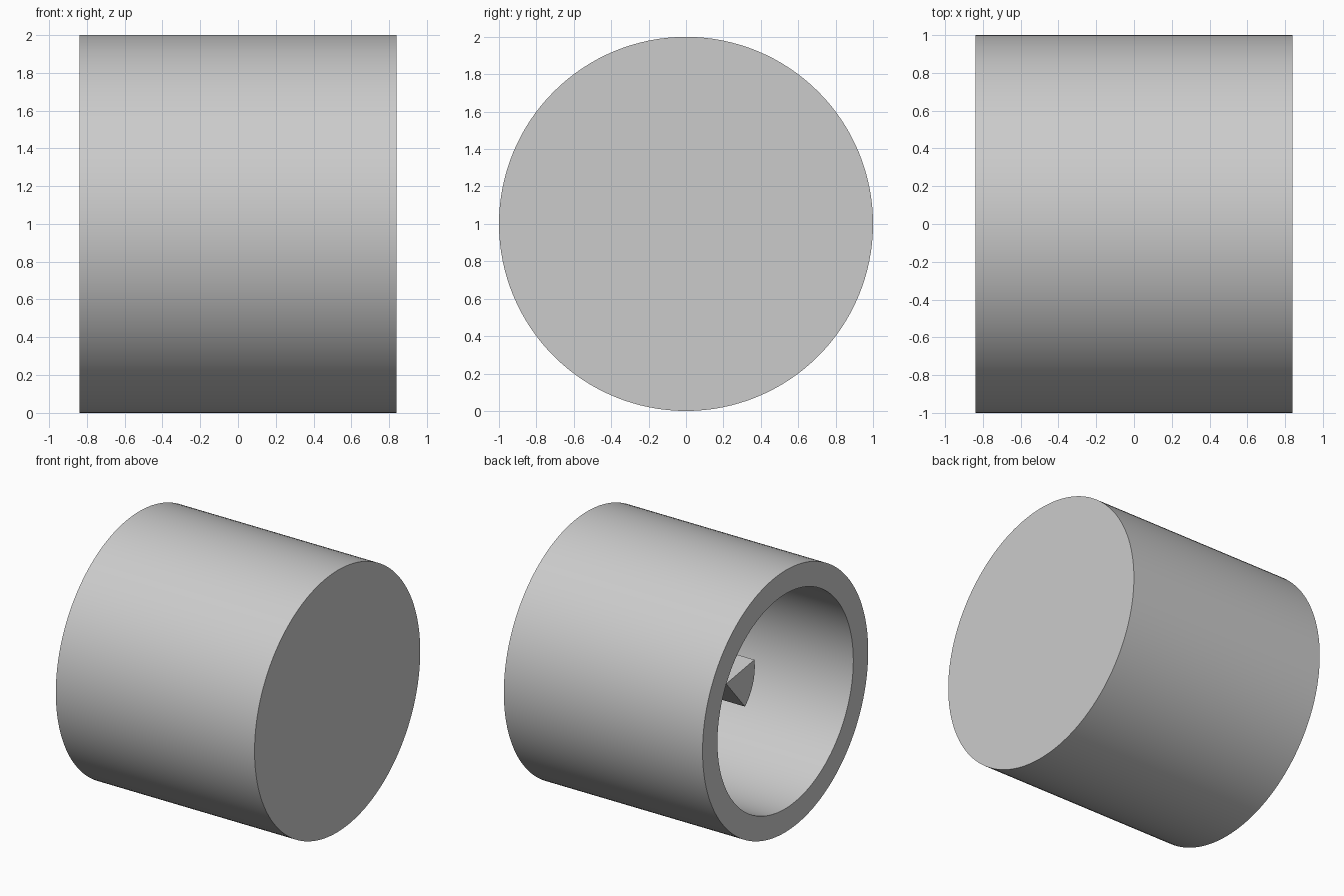
import bpy, bmesh
from math import sin, cos, radians, pi

if "Cube" in bpy.data.objects:
    bpy.data.objects.remove(bpy.data.objects["Cube"])

grey = bpy.data.materials.new("plain grey")
grey.use_nodes = True
grey.diffuse_color = (0.6, 0.6, 0.6, 1)
grey.node_tree.nodes["Principled BSDF"].inputs["Base Color"].default_value = (0.6, 0.6, 0.6, 1)

HALF = 0.84      # half length along x
RADIUS = 1.0
BORE = 0.82
FLOOR = 0.66     # inner face of the closed end
SEGMENTS = 128


def finish(name, bm):
    bmesh.ops.recalc_face_normals(bm, faces=bm.faces)
    mesh = bpy.data.meshes.new(name)
    bm.to_mesh(mesh)
    bm.free()
    mesh.materials.append(grey)
    obj = bpy.data.objects.new(name, mesh)
    bpy.context.collection.objects.link(obj)
    obj.location.z = RADIUS
    bpy.ops.object.select_all(action="DESELECT")
    obj.select_set(True)
    bpy.context.view_layer.objects.active = obj
    bpy.ops.object.shade_smooth_by_angle(angle=radians(30))
    return obj


# Cup: rings of a lathe profile about the x axis, capped at both ends
bm = bmesh.new()
profile = [(HALF, RADIUS), (-HALF, RADIUS), (-HALF, BORE), (FLOOR, BORE)]
angles = [2 * pi * i / SEGMENTS for i in range(SEGMENTS)]
rings = [[bm.verts.new((x, r * cos(a), r * sin(a))) for a in angles] for x, r in profile]
for r0, r1 in zip(rings, rings[1:]):
    for i in range(SEGMENTS):
        j = (i + 1) % SEGMENTS
        bm.faces.new((r0[i], r0[j], r1[j], r1[i]))
bm.faces.new(rings[0])
bm.faces.new(rings[-1])
finish("cup", bm)

# Wedge post: a pie slice standing on the cup floor, its point on the axis
bm = bmesh.new()
POST_TIP, POST_RADIUS, START, SPAN, STEPS = -0.34, 0.345, 171, 58, 16
outline = [bm.verts.new((POST_TIP, 0, 0))]
for i in range(STEPS + 1):
    a = radians(START + SPAN * i / STEPS)
    outline.append(bm.verts.new((POST_TIP, POST_RADIUS * cos(a), POST_RADIUS * sin(a))))
face = bm.faces.new(outline)
base = bmesh.ops.extrude_face_region(bm, geom=[face], use_keep_orig=True)
moved = [v for v in base["geom"] if isinstance(v, bmesh.types.BMVert)]
bmesh.ops.translate(bm, verts=moved, vec=(FLOOR - POST_TIP, 0, 0))
finish("wedge_post", bm)
